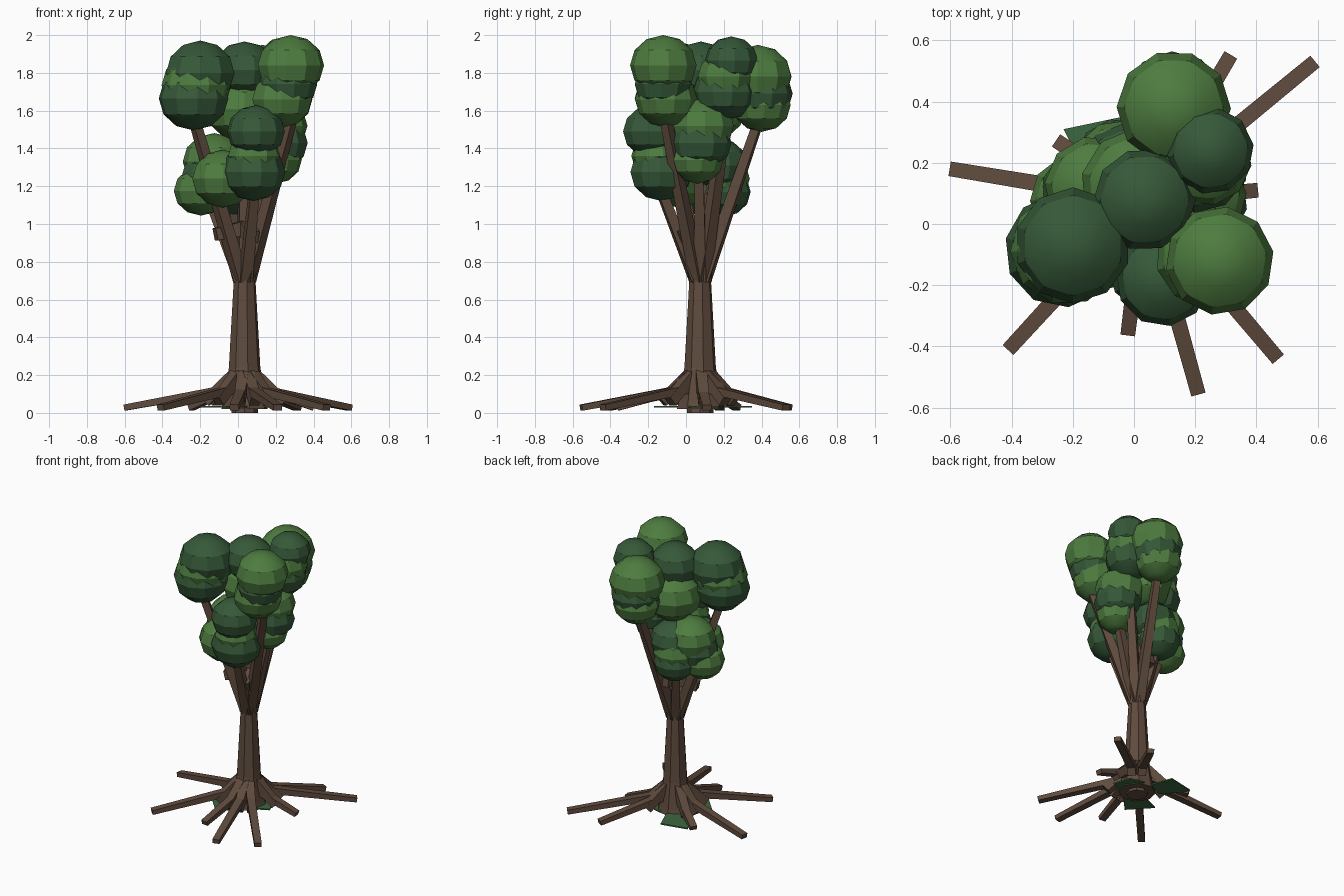
import bpy, bmesh, math
from mathutils import Vector

if "Cube" in bpy.data.objects:
    bpy.data.objects.remove(bpy.data.objects["Cube"])


def material(name, rgb):
    m = bpy.data.materials.new(name)
    m.diffuse_color = (*rgb, 1)
    m.use_nodes = True
    m.node_tree.nodes["Principled BSDF"].inputs["Base Color"].default_value = m.diffuse_color
    return m


BARK = material("bark_brown", (0.115, 0.070, 0.047))
LIGHT = material("light_leaf_green", (0.075, 0.20, 0.050))
DARK = material("dark_leaf_green", (0.036, 0.098, 0.040))
GRASS = material("moss_green", (0.045, 0.135, 0.050))
CX, CY = 0.035, 0.075          # trunk axis


def finish(bm, name, mat):
    bmesh.ops.recalc_face_normals(bm, faces=bm.faces)
    me = bpy.data.meshes.new(name)
    bm.to_mesh(me)
    bm.free()
    me.materials.append(mat)
    ob = bpy.data.objects.new(name, me)
    bpy.context.collection.objects.link(ob)
    return ob


def loft(bm, rings):
    """Skin a list of equal-length point rings and cap both ends."""
    rows = [[bm.verts.new(p) for p in r] for r in rings]
    n = len(rows[0])
    for a, b in zip(rows, rows[1:]):
        for i in range(n):
            bm.faces.new((a[i], a[(i + 1) % n], b[(i + 1) % n], b[i]))
    bm.faces.new(rows[0][::-1])
    bm.faces.new(rows[-1])


def beam(name, a, b, w0, w1, h0=None, h1=None):
    """Tapered square beam from a to b."""
    a, b = Vector(a), Vector(b)
    d = (b - a).normalized()
    side = d.cross(Vector((0, 0, 1))).normalized()
    up = side.cross(d)
    rings = []
    for p, w, h in ((a, w0, h0 or w0), (b, w1, h1 or w1)):
        rings.append([p + side * sx * w / 2 + up * sy * h / 2
                      for sx, sy in ((-1, -1), (1, -1), (1, 1), (-1, 1))])
    bm = bmesh.new()
    loft(bm, rings)
    return finish(bm, name, BARK)


# Trunk: faceted column, flaring at the foot
bm = bmesh.new()
loft(bm, [[(CX + r * math.cos(math.tau * i / 8 + 0.2), CY + r * math.sin(math.tau * i / 8 + 0.2), z)
           for i in range(8)]
          for r, z in ((0.125, 0.02), (0.115, 0.06), (0.085, 0.24), (0.057, 0.73), (0.04, 0.85))])
finish(bm, "trunk", BARK)

# Roots: a steep buttress, then a long shallow runner
root_tips = [(0.59, 0.53), (0.315, 0.55), (-0.60, 0.18), (-0.41, -0.41), (-0.02, -0.36),
             (0.21, -0.555), (0.47, -0.44), (0.40, 0.11), (-0.25, 0.27)]
for i, (x, y) in enumerate(root_tips):
    out = Vector((x - CX, y - CY, 0))
    length = out.length
    out.normalize()
    base = Vector((CX, CY, 0))
    beam(f"buttress_{i}", base + out * 0.05 + Vector((0, 0, 0.21)),
         base + out * 0.21 + Vector((0, 0, 0.06)), 0.06, 0.055)
    beam(f"root_{i}", base + out * 0.10 + Vector((0, 0, 0.125)),
         base + out * length + Vector((0, 0, 0.028)), 0.055, 0.048, 0.045, 0.032)

# Small foot under the trunk
bm = bmesh.new()
loft(bm, [[(CX + 0.07 * math.cos(math.tau * i / 8), CY + 0.07 * math.sin(math.tau * i / 8), z)
           for i in range(8)] for z in (0.0, 0.03)])
finish(bm, "trunk_foot", BARK)

# Moss plates around the trunk
plates = [((-0.23, 0.31), (-0.04, 0.35), (0.02, 0.20), (-0.10, 0.14), (-0.20, 0.25)),
          ((-0.20, -0.02), (-0.02, 0.06), (0.05, -0.05), (-0.06, -0.17)),
          ((0.07, 0.20), (0.18, 0.17), (0.22, 0.05), (0.12, 0.0))]
for i, pts in enumerate(plates):
    bm = bmesh.new()
    loft(bm, [[(x, y, z) for x, y in pts] for z in (0.028, 0.037)])
    finish(bm, f"moss_plate_{i}", GRASS)

# Branches reaching into each leaf cluster
branch_tips = [(-0.24, -0.09, 1.58), (0.30, -0.12, 1.62), (0.03, 0.10, 1.55), (0.23, 0.22, 1.65),
               (0.12, 0.39, 1.56), (0.09, -0.15, 1.22), (-0.18, 0.09, 1.20), (0.20, 0.07, 1.30),
               (-0.06, 0.20, 1.18)]
for i, tip in enumerate(branch_tips):
    t = Vector(tip)
    out = Vector((t.x - CX, t.y - CY, 0))
    out = out.normalized() * 0.02
    beam(f"branch_{i}", Vector((CX, CY, 0.70)) + out, t, 0.065, 0.045)

# Short broken twigs above the fork
for i, tip in enumerate([(-0.12, 0.03, 0.945), (0.08, -0.04, 0.93), (0.03, 0.21, 1.0)]):
    beam(f"twig_{i}", (CX, CY, 0.98), tip, 0.075, 0.065)

# Leaf clusters: stacked balls (x, y, z, radius, colour)
balls = [
    (-0.20, -0.07, 1.80, 0.190, DARK), (-0.22, -0.08, 1.735, 0.185, LIGHT),
    (-0.235, -0.085, 1.665, 0.188, DARK),
    (0.28, -0.12, 1.84, 0.178, LIGHT), (0.265, -0.12, 1.74, 0.155, DARK),
    (0.235, -0.105, 1.66, 0.165, LIGHT),
    (0.035, 0.08, 1.815, 0.168, DARK), (0.02, 0.12, 1.61, 0.195, LIGHT),
    (0.25, 0.24, 1.865, 0.142, DARK), (0.235, 0.21, 1.78, 0.150, LIGHT),
    (0.21, 0.205, 1.70, 0.168, DARK),
    (0.13, 0.38, 1.78, 0.187, LIGHT), (0.13, 0.40, 1.69, 0.165, DARK),
    (0.12, 0.40, 1.63, 0.158, LIGHT),
    (0.095, -0.18, 1.49, 0.155, DARK), (0.085, -0.15, 1.36, 0.140, LIGHT),
    (0.08, -0.13, 1.275, 0.170, DARK),
    (-0.08, -0.04, 1.24, 0.170, LIGHT),
    (0.20, 0.09, 1.52, 0.168, LIGHT), (0.21, 0.08, 1.43, 0.162, DARK),
    (0.20, 0.06, 1.34, 0.140, LIGHT),
    (-0.125, 0.12, 1.33, 0.168, LIGHT), (-0.15, 0.10, 1.25, 0.155, DARK),
    (-0.195, 0.08, 1.175, 0.145, LIGHT),
    (-0.02, 0.17, 1.31, 0.160, DARK), (-0.05, 0.19, 1.24, 0.150, LIGHT),
    (-0.05, 0.20, 1.17, 0.145, DARK),
]
for i, (x, y, z, r, mat) in enumerate(balls):
    bpy.ops.mesh.primitive_uv_sphere_add(segments=10, ring_count=6, radius=1, location=(x, y, z),
                                         rotation=(0, 0, i * 0.37))
    ob = bpy.context.object
    ob.name = f"leaf_ball_{i}"
    ob.scale = (r, r, r * 0.9)
    bpy.ops.object.transform_apply(location=False, rotation=True, scale=True)
    ob.data.materials.append(mat)
    bpy.ops.object.shade_smooth_by_angle(angle=math.radians(30))
